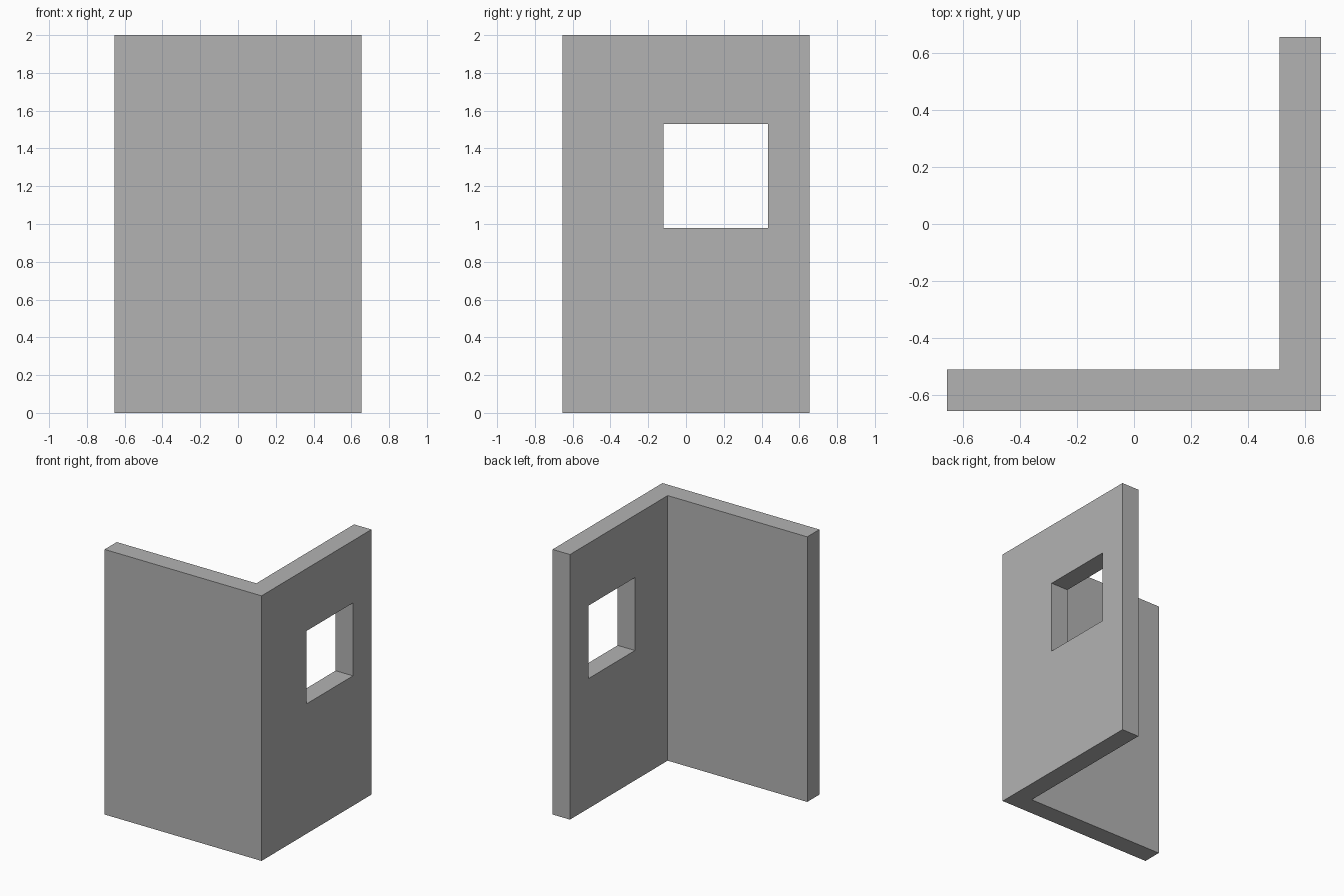
import bpy
import bmesh

cube = bpy.data.objects.get("Cube")
if cube:
    bpy.data.objects.remove(cube, do_unlink=True)

# Plain grey plaster
GREY = (0.45, 0.45, 0.45, 1.0)
plaster = bpy.data.materials.new("grey_plaster")
plaster.use_nodes = True
plaster.diffuse_color = GREY
plaster.node_tree.nodes["Principled BSDF"].inputs["Base Color"].default_value = GREY

HALF, INNER, HEIGHT = 0.655, 0.51, 2.0


def extruded(name, outline, offset):
    """Prism made from a flat outline pushed along an offset."""
    bm = bmesh.new()
    face = bm.faces.new([bm.verts.new(p) for p in outline])
    result = bmesh.ops.extrude_face_region(bm, geom=[face])
    moved = [g for g in result["geom"] if isinstance(g, bmesh.types.BMVert)]
    bmesh.ops.translate(bm, verts=moved, vec=offset)
    bmesh.ops.recalc_face_normals(bm, faces=bm.faces)
    mesh = bpy.data.meshes.new(name)
    bm.to_mesh(mesh)
    bm.free()
    obj = bpy.data.objects.new(name, mesh)
    bpy.context.collection.objects.link(obj)
    mesh.materials.append(plaster)
    return obj


# L-shaped corner walls
plan = [(-HALF, -HALF), (HALF, -HALF), (HALF, HALF),
        (INNER, HALF), (INNER, -INNER), (-HALF, -INNER)]
walls = extruded("corner_walls", [(x, y, 0) for x, y in plan], (0, 0, HEIGHT))

# Square window opening through the side wall
y0, y1, z0, z1 = -0.12, 0.435, 0.98, 1.53
opening = [(y0, z0), (y1, z0), (y1, z1), (y0, z1)]
cutter = extruded("window_cutter", [(INNER - 0.1, y, z) for y, z in opening], (0.4, 0, 0))
cutter.hide_render = True
cutter.hide_viewport = True
cutter.display_type = 'WIRE'

cut = walls.modifiers.new("window_opening", 'BOOLEAN')
cut.operation = 'DIFFERENCE'
cut.solver = 'EXACT'
cut.object = cutter
